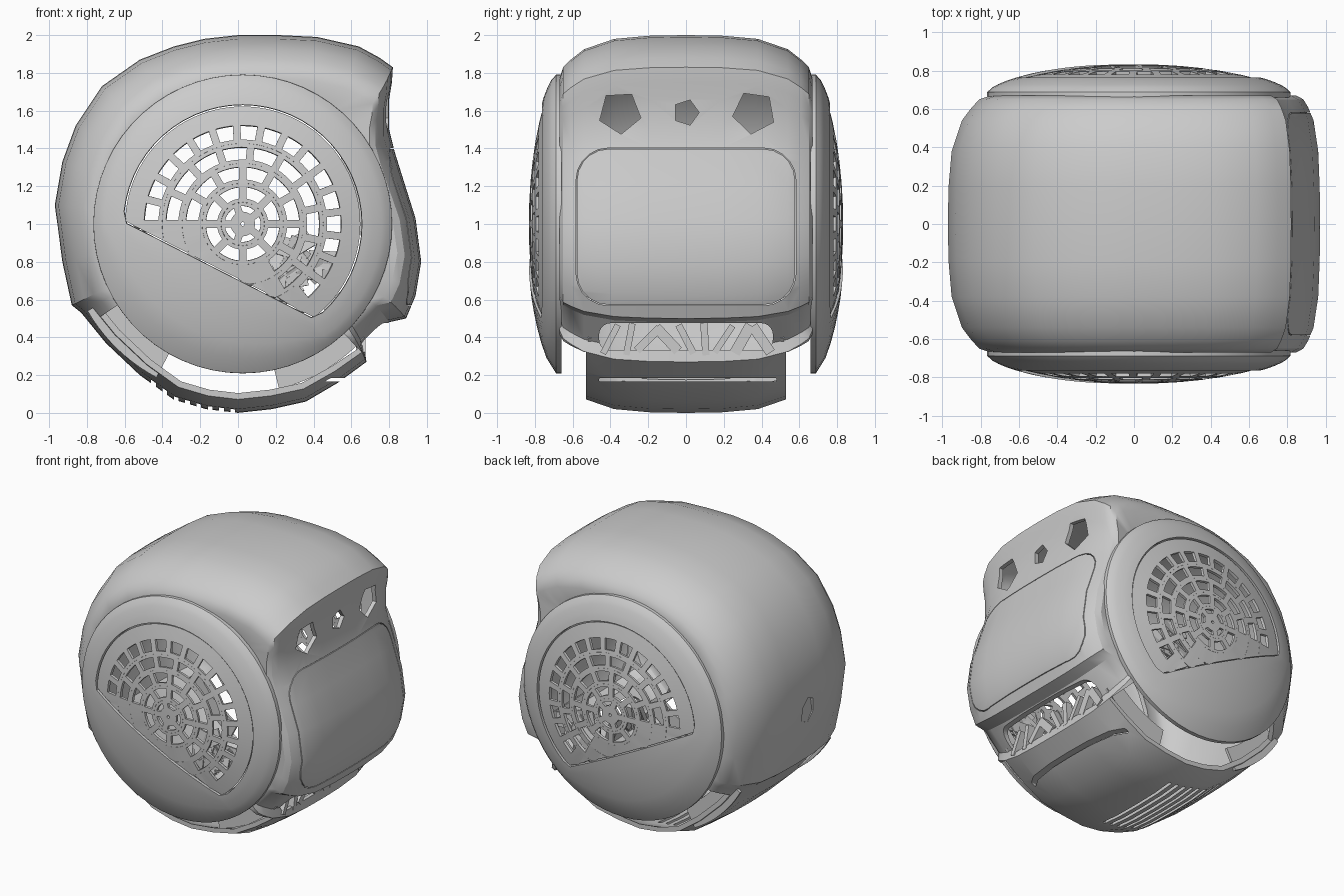
import bpy, bmesh, random
from math import sin, cos, pi, radians
from mathutils import Vector, Matrix

random.seed(4)
if "Cube" in bpy.data.objects:
    bpy.data.objects.remove(bpy.data.objects["Cube"], do_unlink=True)

grey = bpy.data.materials.new("plain grey")
grey.use_nodes = True
grey.diffuse_color = (0.6, 0.6, 0.6, 1)
grey.node_tree.nodes["Principled BSDF"].inputs["Base Color"].default_value = (0.6, 0.6, 0.6, 1)


def finish(name, bm):
    bmesh.ops.recalc_face_normals(bm, faces=bm.faces[:])
    me = bpy.data.meshes.new(name)
    bm.to_mesh(me)
    bm.free()
    me.materials.append(grey)
    ob = bpy.data.objects.new(name, me)
    bpy.context.collection.objects.link(ob)
    return ob


def activate(ob):
    bpy.ops.object.select_all(action='DESELECT')
    ob.select_set(True)
    bpy.context.view_layer.objects.active = ob


def apply(ob, kind, **settings):
    mod = ob.modifiers.new(kind.title(), kind)
    for key, value in settings.items():
        setattr(mod, key, value)
    activate(ob)
    bpy.ops.object.modifier_apply(modifier=mod.name)


def smooth(ob):
    activate(ob)
    bpy.ops.object.shade_smooth_by_angle(angle=radians(30))


def prism(name, points, push, caps=True):
    """Sweep a flat loop of 3D points along a vector."""
    bm = bmesh.new()
    a = [bm.verts.new(p) for p in points]
    b = [bm.verts.new(Vector(p) + Vector(push)) for p in points]
    n = len(a)
    for i in range(n):
        j = (i + 1) % n
        bm.faces.new((a[i], a[j], b[j], b[i]))
    if caps:
        bm.faces.new(a[::-1])
        bm.faces.new(b)
    return finish(name, bm)


def cut(target, cutter):
    cutter.hide_render = True
    apply(target, 'BOOLEAN', object=cutter, operation='DIFFERENCE', solver='EXACT')
    bpy.data.objects.remove(cutter, do_unlink=True)


def rounded_rect(x, y0, y1, z0, z1, r, steps=5):
    corners = [(y1 - r, z1 - r), (y0 + r, z1 - r), (y0 + r, z0 + r), (y1 - r, z0 + r)]
    return [(x, cy + r * cos(pi / 2 * (q + k / steps)), cz + r * sin(pi / 2 * (q + k / steps)))
            for q, (cy, cz) in enumerate(corners) for k in range(steps + 1)]


def ngon(x, y, z, ry, rz, n, turn):
    return [(x, y + ry * cos(turn + 2 * pi * k / n), z + rz * sin(turn + 2 * pi * k / n)) for k in range(n)]


def arc_band(y, r0, r1, deg0, deg1, steps=10):
    arc = [radians(deg0 + k * (deg1 - deg0) / steps) for k in range(steps + 1)]
    return [(r * cos(t), y, 1 + r * sin(t)) for r, ts in ((r0, arc), (r1, arc[::-1])) for t in ts]


# Body shell: side outline, narrowed towards both ends and turned in behind the covers
outline = [(0, 2), (0.22, 2), (0.42, 1.99), (0.64, 1.94), (0.75, 1.88), (0.82, 1.83), (0.815, 1.75),
           (0.8, 1.66), (0.8, 1.5), (0.83, 1.38), (0.88, 1.22), (0.94, 1.03), (0.97, 0.8),
           (0.94, 0.62), (0.89, 0.5), (0.8, 0.48), (0.67, 0.34), (0.68, 0.27), (0.53, 0.16),
           (0.36, 0.06), (0.18, 0.02), (0, 0), (-0.17, 0.02), (-0.34, 0.07), (-0.52, 0.2), (-0.7, 0.37),
           (-0.83, 0.53), (-0.88, 0.57), (-0.93, 0.8), (-0.97, 1.1), (-0.93, 1.33), (-0.86, 1.52),
           (-0.72, 1.73), (-0.52, 1.87), (-0.34, 1.94), (-0.18, 1.98)]
# Each row: half width, overall scale, scale towards the front
half = [(0.655, 0.68, 0.68), (0.67, 0.77, 0.87), (0.65, 0.83, 0.91), (0.61, 0.87, 0.935),
        (0.54, 0.925, 0.965), (0.38, 0.98, 0.99), (0.19, 0.997, 0.998)]
rows = [(-y, s, f) for y, s, f in half] + [(0, 1, 1)] + half[::-1]
bm = bmesh.new()
rings = []
for y, s, front in rows:
    rings.append([bm.verts.new((x * (front if x > 0 else s), y, 1 + (z - 1) * s)) for x, z in outline])
for a, b in zip(rings, rings[1:]):
    for i in range(len(a)):
        j = (i + 1) % len(a)
        bm.faces.new((a[i], a[j], b[j], b[i]))
body = finish("body_shell", bm)
apply(body, 'SOLIDIFY', thickness=0.03, offset=-1)

# Open gaps between the bottom band and the side covers, closed in at both ends by plates
for side in (-1, 1):
    cut(body, prism("gap_cutter", arc_band(side * 0.53, 0.5, 1.3, -146, -46), (0, side * 0.3, 0)))
    prism("rear_gap_plate", arc_band(side * 0.5, 0.76, 0.92, -150, -118), (0, side * 0.02, 0))
    prism("front_gap_plate", arc_band(side * 0.5, 0.76, 0.9, -76, -42), (0, side * 0.02, 0))

# Three openings above the front panel, the lower slot and a shallow rear recess
for y, r, n, turn in ((-0.35, 0.115, 5, 1), (0, 0.07, 5, 0), (0.36, 0.115, 5, 0.8)):
    cut(body, prism("opening_cutter", ngon(0.55, y, 1.59, r, r, n, turn), (0.6, 0, 0)))
cut(body, prism("slot_cutter", rounded_rect(0.45, -0.46, 0.46, 0.33, 0.475, 0.06), (0.7, 0, 0)))
cut(body, prism("recess_cutter", ngon(-1.2, -0.03, 0.97, 0.07, 0.1, 6, 0.3), (0.262, 0, 0)))

# Narrow slit between the front lip and the bottom band
cut(body, prism("slit_cutter", rounded_rect(0.4, -0.46, 0.48, 0.165, 0.185, 0.008), (0.4, 0, 0)))

# Fine seam around the front panel
seam = prism("seam_cutter", rounded_rect(0.7, -0.58, 0.58, 0.57, 1.4, 0.17), (0.6, 0, 0), caps=False)
apply(seam, 'SOLIDIFY', thickness=0.005, offset=0)
cut(body, seam)

# Slits in the underside
for k in range(8):
    x = -0.46 + k * 0.06
    slit = [(x, -0.34, -0.1), (x + 0.025, -0.34, -0.1), (x + 0.025, 0.34, -0.1), (x, 0.34, -0.1)]
    cut(body, prism("vent_cutter", slit, (0, 0, 0.4)))
smooth(body)

# Uneven posts inside the lower slot
bm = bmesh.new()
for k in range(9):
    place = Matrix.Translation((0.65, -0.4 + k * 0.1, 0.39)) @ Matrix.Rotation(random.uniform(-0.9, 0.9), 4, 'X')
    bmesh.ops.create_cube(bm, size=1, matrix=place @ Matrix.Diagonal((0.05, random.uniform(0.03, 0.06), 0.17, 1)))
finish("slot_posts", bm)

# Domed side covers with a round window cut off by a slanted chord
CX, CZ, RIM, WINDOW, CHORD = 0.025, 1.0, 0.785, 0.635, 0.28
down = Vector((cos(radians(-117)), sin(radians(-117))))


def dome(r):
    return 0.685 + 0.155 * max(0, 1 - (r / RIM) ** 2) ** 0.7


def side_point(r, a, inset=0, limit=None):
    p = Vector((r * cos(a), r * sin(a)))
    if limit is not None and p.dot(down) > limit:
        p -= down * (p.dot(down) - limit)
    return (CX + p.x, -(dome(p.length) - inset), CZ + p.y)


def window_radius(a):
    d = cos(a) * down.x + sin(a) * down.y
    return min(WINDOW, CHORD / d) if d > 0.01 else WINDOW


bm = bmesh.new()
STEPS, BANDS = 60, 6
spokes = []
for k in range(STEPS):
    a = 2 * pi * k / STEPS
    inner = window_radius(a)
    spoke = [side_point(inner, a, 0.05)]
    spoke += [side_point(inner + (RIM - inner) * j / BANDS, a) for j in range(BANDS + 1)]
    spoke.append(side_point(RIM, a, 0.025))
    spokes.append([bm.verts.new(p) for p in spoke])
for k in range(STEPS):
    a, b = spokes[k], spokes[(k + 1) % STEPS]
    for j in range(len(a) - 1):
        bm.faces.new((a[j], a[j + 1], b[j + 1], b[j]))
right_cover = finish("side_cover", bm)
apply(right_cover, 'SOLIDIFY', thickness=0.012, offset=0)

# Grille: rings of cells, each with a hole unless it lies near the chord
bm = bmesh.new()


def cell_loop(r0, r1, a0, a1, m):
    steps = 4
    loop = []
    for r, flip in ((r0 + m, False), (r1 - m, True)):
        lo, hi = a0 + m / r, a1 - m / r
        ts = [lo + (hi - lo) * k / steps for k in range(steps + 1)]
        loop += [(r, t) for t in (ts[::-1] if flip else ts)]
    return loop


def depth(r, t):
    return r * (cos(t) * down.x + sin(t) * down.y)


def grille_verts(loop):
    return [bm.verts.new(side_point(r, t, 0.018, CHORD - 0.012)) for r, t in loop]


for r0, r1, n, holed in ((0.01, 0.045, 5, False), (0.045, 0.115, 5, True), (0.115, 0.215, 8, True),
                         (0.215, 0.32, 12, True), (0.32, 0.425, 15, True),
                         (0.425, 0.54, 25, True), (0.54, 0.62, 25, False)):
    for k in range(n):
        a0, a1 = 2 * pi * k / n - pi, 2 * pi * (k + 1) / n - pi
        outer = cell_loop(r0, r1, a0, a1, 0)
        if all(depth(r, t) > CHORD for r, t in outer):
            continue
        hole = cell_loop(r0, r1, a0, a1, 0.02)
        ov = grille_verts(outer)
        if holed and max(depth(r, t) for r, t in hole) < CHORD - 0.05:
            hv = grille_verts(hole)
            for i in range(len(ov)):
                j = (i + 1) % len(ov)
                bm.faces.new((ov[i], ov[j], hv[j], hv[i]))
        else:
            m = len(ov)
            for i in range(m // 2 - 1):
                bm.faces.new((ov[i], ov[i + 1], ov[m - 2 - i], ov[m - 1 - i]))
bmesh.ops.remove_doubles(bm, verts=bm.verts[:], dist=0.0005)
bmesh.ops.dissolve_degenerate(bm, edges=bm.edges[:], dist=0.0005)
right_grille = finish("side_grille", bm)
apply(right_grille, 'SOLIDIFY', thickness=0.02, offset=0)

# Tilted baffles behind the lower front corner of the grille
bm = bmesh.new()
for k in range(16):
    t, r = radians(random.uniform(-58, -20)), random.uniform(0.27, 0.5)
    x, y, z = side_point(r, t, 0.07)
    tilt = Matrix.Rotation(random.uniform(-pi, pi), 4, 'Y') @ Matrix.Rotation(random.uniform(-0.4, 0.4), 4, 'X')
    bmesh.ops.create_cube(bm, size=1, matrix=Matrix.Translation((x, y, z)) @ tilt @ Matrix.Diagonal((0.15, 0.012, 0.1, 1)))
baffles = finish("grille_baffles", bm)

# Both sides match
for ob in (right_cover, right_grille, baffles):
    apply(ob, 'MIRROR', use_axis=(False, True, False), use_mirror_merge=False)
    smooth(ob)
